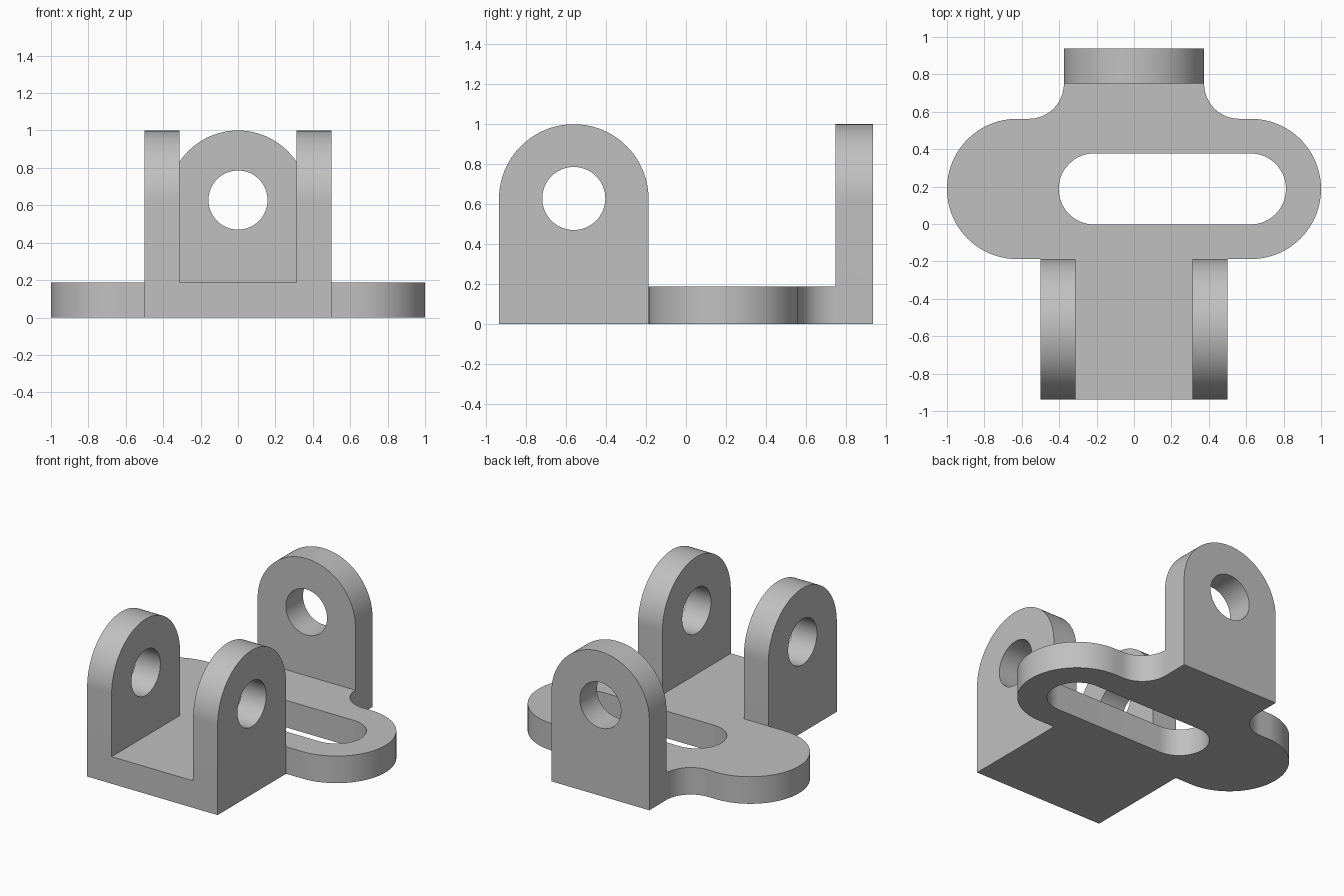
import bpy, bmesh
from math import sin, cos, pi, radians
from mathutils import Matrix, Vector

cube = bpy.data.objects.get("Cube")
if cube:
    bpy.data.objects.remove(cube, do_unlink=True)

T = 0.1875           # plate thickness, also the fillet radius
R = 0.375            # outer radius of lugs and body
HOLE = 0.158         # pin hole radius

metal = bpy.data.materials.new("plain grey metal")
metal.use_nodes = True
GREY = (0.53, 0.53, 0.53, 1)
metal.diffuse_color = GREY
metal.node_tree.nodes["Principled BSDF"].inputs["Base Color"].default_value = GREY


def arc(cx, cy, r, start, end, n=32):
    """Points on an arc, angles in degrees."""
    return [(cx + r * cos(radians(start + (end - start) * i / n)),
             cy + r * sin(radians(start + (end - start) * i / n))) for i in range(n + 1)]


def plate(name, outline, hole, matrix):
    """Extrude an outline with one hole by the plate thickness, then place it."""
    bm = bmesh.new()
    edges = []
    for loop in (outline, hole):
        verts = [bm.verts.new((x, y, 0)) for x, y in loop]
        edges += [bm.edges.new((v, verts[i - 1])) for i, v in enumerate(verts)]
    bmesh.ops.triangle_fill(bm, edges=edges, use_beauty=True)
    bmesh.ops.dissolve_limit(bm, angle_limit=0.01, verts=[], edges=bm.edges[:])
    res = bmesh.ops.extrude_face_region(bm, geom=bm.faces[:], use_keep_orig=True)
    top = [g for g in res["geom"] if isinstance(g, bmesh.types.BMVert)]
    bmesh.ops.translate(bm, verts=top, vec=(0, 0, T))
    bmesh.ops.transform(bm, matrix=matrix, verts=bm.verts)
    bmesh.ops.recalc_face_normals(bm, faces=bm.faces)
    mesh = bpy.data.meshes.new(name)
    bm.to_mesh(mesh)
    bm.free()
    mesh.materials.append(metal)
    obj = bpy.data.objects.new(name, mesh)
    bpy.context.collection.objects.link(obj)
    return obj


# Base plate: right half of the outline from front to back, then mirrored
half = [(0.5, -0.9375), (0.5, -T)]
half += arc(0.625, T, R, -90, 90, 48)
half += arc(0.5625, 0.75, T, 270, 180, 24)
half += [(R, 0.9375)]
outline = half + [(-x, y) for x, y in reversed(half)]
slot = arc(0.6225, T, 0.19, -90, 90) + arc(-0.2125, T, 0.19, 90, 270)
bracket = plate("bracket_base", outline, slot, Matrix())

# Upright lugs: round-topped plates with a pin hole
lug = [(-R, 0), (R, 0)] + arc(0, 0.625, R, 0, 180, 64)
pin_hole = arc(0, 0.628, HOLE, 0, 360, 64)[:-1]


def upright(origin, across, normal):
    m = Matrix((across, (0, 0, 1), normal)).transposed().to_4x4()
    m.translation = Vector(origin)
    return m


lugs = [plate("rear_lug", lug, pin_hole, upright((0, 0.9375, 0), (1, 0, 0), (0, -1, 0)))]
for side, x in (("left", 0.3125), ("right", -0.5)):
    lugs.append(plate(side + "_lug", lug, pin_hole,
                      upright((x, -0.5625, 0), (0, 1, 0), (1, 0, 0))))

# Fuse the lugs into the base as one solid
bpy.ops.object.select_all(action="DESELECT")
bracket.select_set(True)
bpy.context.view_layer.objects.active = bracket
for part in lugs:
    mod = bracket.modifiers.new("fuse " + part.name, "BOOLEAN")
    mod.operation = "UNION"
    mod.solver = "EXACT"
    mod.object = part
    bpy.ops.object.modifier_apply(modifier=mod.name)
    bpy.data.objects.remove(part, do_unlink=True)

bracket.name = "clevis_bracket"
bpy.ops.object.shade_smooth_by_angle(angle=radians(30))
